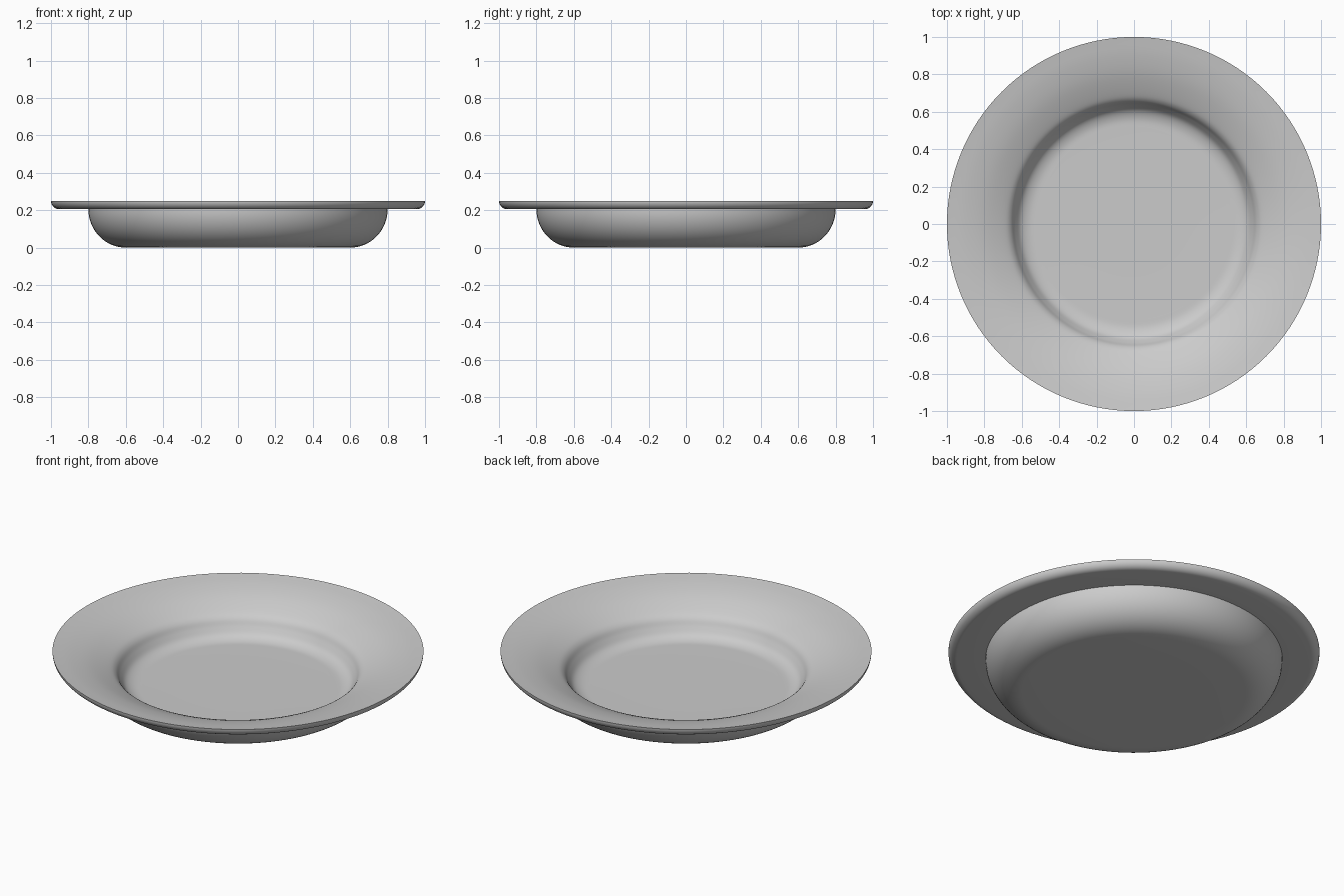
import bpy, bmesh, math
from mathutils import Vector

if "Cube" in bpy.data.objects:
    bpy.data.objects.remove(bpy.data.objects["Cube"])

SEGMENTS = 128


def smooth_path(pts, steps=5):
    """Catmull-Rom curve through the given profile points."""
    p = [Vector(q) for q in pts]
    p = [2 * p[0] - p[1]] + p + [2 * p[-1] - p[-2]]
    out = []
    for a, b, c, d in zip(p, p[1:], p[2:], p[3:]):
        for i in range(steps):
            t = i / steps
            out.append(0.5 * (2 * b + (c - a) * t + (2 * a - 5 * b + 4 * c - d) * t * t
                              + (3 * b - a - 3 * c + d) * t ** 3))
    out.append(p[-2])
    return [(v.x, v.y) for v in out]


def arc(cx, cz, rx, rz, a0, a1, n):
    return [(cx + rx * math.cos(math.radians(a0 + (a1 - a0) * i / n)),
             cz + rz * math.sin(math.radians(a0 + (a1 - a0) * i / n))) for i in range(n + 1)]


def lathe(name, profile, mat):
    bm = bmesh.new()
    rings = []
    for r, z in profile:
        if r < 1e-6:
            rings.append([bm.verts.new((0, 0, z))] * SEGMENTS)
        else:
            rings.append([bm.verts.new((r * math.cos(math.tau * i / SEGMENTS),
                                        r * math.sin(math.tau * i / SEGMENTS), z))
                          for i in range(SEGMENTS)])
    for lo, hi in zip(rings, rings[1:]):
        for i in range(SEGMENTS):
            j = (i + 1) % SEGMENTS
            bm.faces.new(list(dict.fromkeys((lo[i], lo[j], hi[j], hi[i]))))
    bmesh.ops.recalc_face_normals(bm, faces=bm.faces)
    mesh = bpy.data.meshes.new(name)
    bm.to_mesh(mesh)
    bm.free()
    mesh.materials.append(mat)
    ob = bpy.data.objects.new(name, mesh)
    bpy.context.collection.objects.link(ob)
    bpy.context.view_layer.objects.active = ob
    ob.select_set(True)
    bpy.ops.object.shade_smooth_by_angle(angle=math.radians(35))
    return ob


grey = bpy.data.materials.new("plain grey")
grey.diffuse_color = (0.6, 0.6, 0.6, 1)
grey.use_nodes = True
grey.node_tree.nodes["Principled BSDF"].inputs["Base Color"].default_value = grey.diffuse_color

# Underside: flat foot and rounded bowl wall
foot = [(0, 0), (0.3, 0)] + arc(0.6, 0.205, 0.2, 0.205, -90, 0, 16)
# Rim: flat underside, rounded outer lip
rim = arc(0.955, 0.25, 0.045, 0.045, -90, 0, 8)
# Upper side: gently sloping rim, steep inner wall, flat floor
inside = smooth_path([(1, 0.25), (0.9, 0.234), (0.8, 0.208), (0.7, 0.167), (0.66, 0.14),
                      (0.635, 0.1), (0.605, 0.062), (0.56, 0.043), (0.5, 0.04)])

lathe("plate", foot + rim + inside[1:] + [(0.25, 0.04), (0, 0.04)], grey)
